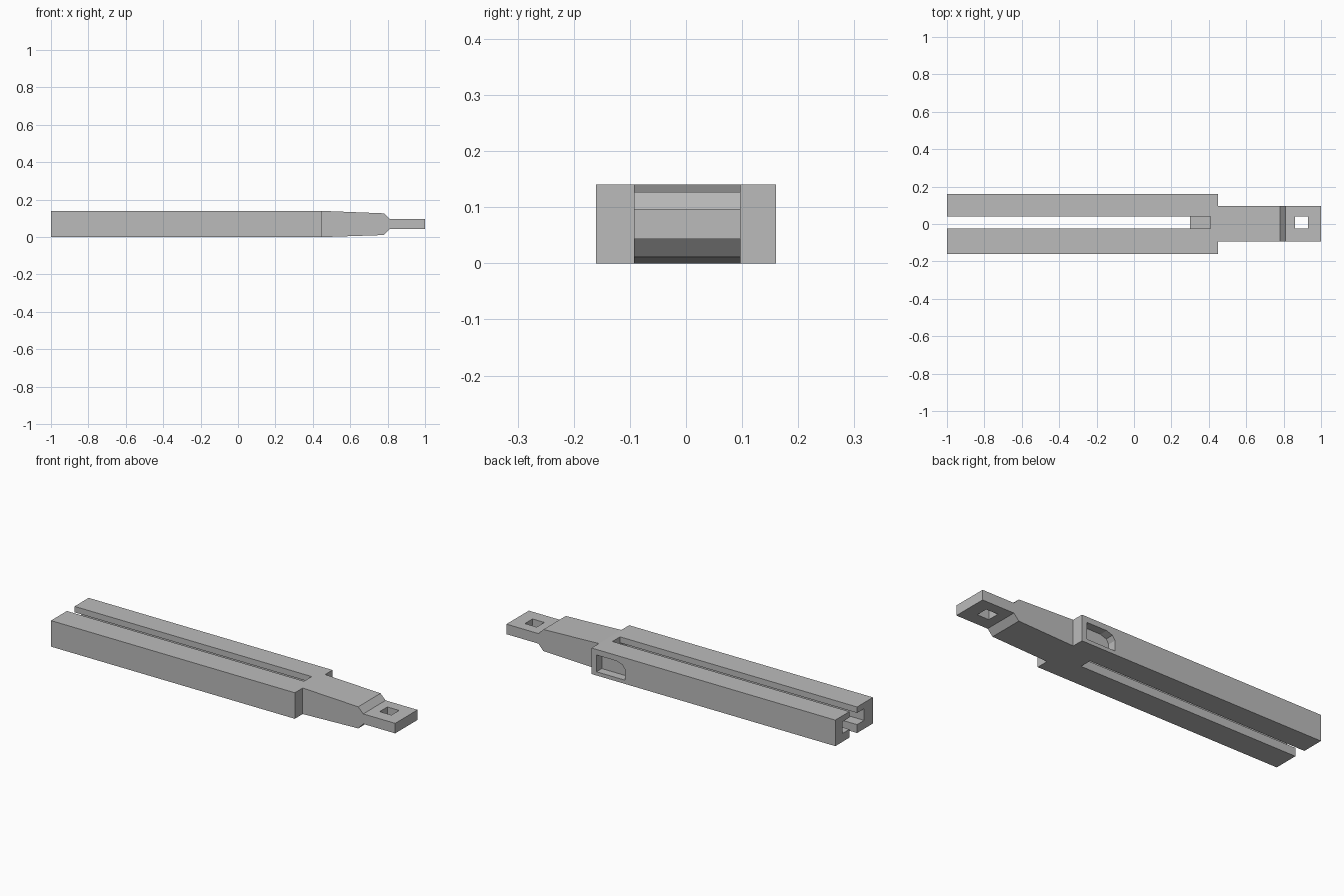
import bpy, bmesh
from mathutils import Vector

if "Cube" in bpy.data.objects:
    bpy.data.objects.remove(bpy.data.objects["Cube"], do_unlink=True)

grey = bpy.data.materials.new("plain grey")
grey.use_nodes = True
colour = (0.5, 0.5, 0.5, 1)
grey.diffuse_color = colour
grey.node_tree.nodes["Principled BSDF"].inputs["Base Color"].default_value = colour


def prism(name, profile, y0, y1):
    """Extrude an x-z outline from y0 to y1."""
    bm = bmesh.new()
    face = bm.faces.new([bm.verts.new((x, y0, z)) for x, z in profile])
    moved = bmesh.ops.extrude_face_region(bm, geom=[face])["geom"]
    bmesh.ops.translate(bm, vec=Vector((0, y1 - y0, 0)),
                        verts=[v for v in moved if isinstance(v, bmesh.types.BMVert)])
    bmesh.ops.recalc_face_normals(bm, faces=bm.faces)
    mesh = bpy.data.meshes.new(name)
    bm.to_mesh(mesh)
    bm.free()
    mesh.materials.append(grey)
    obj = bpy.data.objects.new(name, mesh)
    bpy.context.collection.objects.link(obj)
    return obj


def box(name, x, y, z):
    return prism(name, [(x[0], z[0]), (x[1], z[0]), (x[1], z[1]), (x[0], z[1])], *y)


def combine(target, tool, operation):
    """Apply a boolean and discard the tool."""
    mod = target.modifiers.new(operation.lower(), "BOOLEAN")
    mod.object, mod.operation, mod.solver = tool, operation, "EXACT"
    bpy.context.view_layer.objects.active = target
    bpy.ops.object.modifier_apply(modifier=mod.name)
    bpy.data.objects.remove(tool, do_unlink=True)


# Long rail body and its tapered shank, ending in a thin tongue
HEIGHT = 0.14
rail = box("slotted_rail", (-1, 0.45), (-0.16, 0.16), (0, HEIGHT))
shank = prism("tapered_shank", [
    (0.40, 0), (0.45, 0), (0.78, 0.011), (0.81, 0.043), (1, 0.043),
    (1, 0.097), (0.81, 0.097), (0.78, 0.127), (0.45, HEIGHT), (0.40, HEIGHT)],
    -0.093, 0.097)
combine(rail, shank, "UNION")

# Slot open above and below, with a wider channel between the lips
slot = (-0.025, 0.04)
cutters = [
    box("upper_slot", (-1.1, 0.41), slot, (0.07, 0.2)),
    box("lower_slot", (-1.1, 0.30), slot, (-0.1, 0.08)),
    box("wide_channel", (-1.1, 0.41), (-0.085, 0.10), (0.045, 0.108)),
    # Square hole through the tongue
    box("tongue_hole", (0.86, 0.93), (-0.025, 0.04), (-0.1, 0.2)),
    # Shallow side pocket with a clipped upper corner
    prism("side_pocket", [(0.25, 0.02), (0.42, 0.02), (0.42, 0.11),
                          (0.30, 0.11), (0.265, 0.098), (0.25, 0.075)], 0.115, 0.2),
]
for cutter in cutters:
    combine(rail, cutter, "DIFFERENCE")
